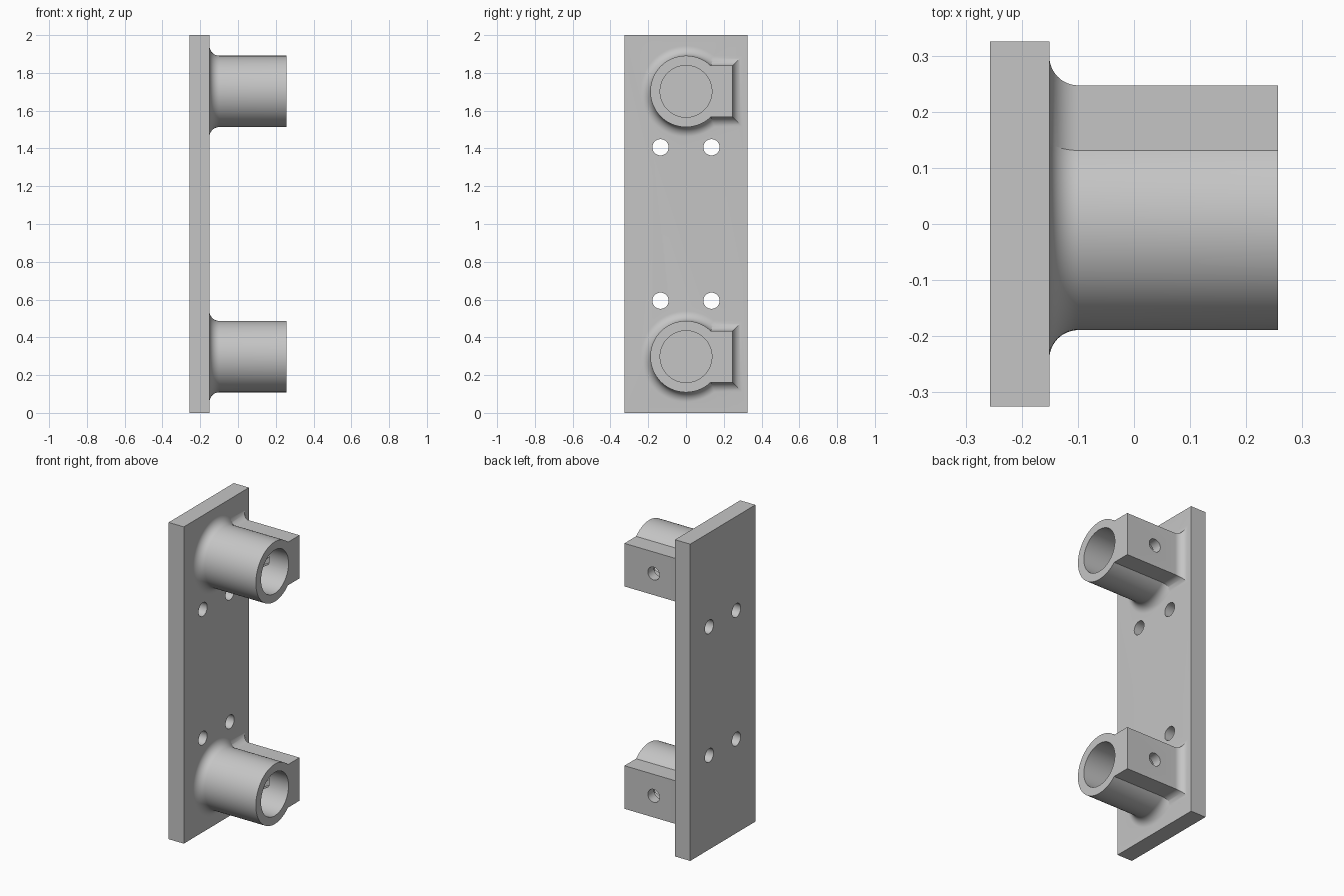
import bpy, bmesh
from math import sin, cos, pi, radians
from mathutils import Matrix, Vector

cube = bpy.data.objects.get("Cube")
if cube:
    bpy.data.objects.remove(cube, do_unlink=True)

BACK, FACE, TIP = -0.257, -0.151, 0.257   # plate back, plate front, socket end
HALF_W, FILLET = 0.325, 0.052
TUBE_R, BORE_R, HOLE_R = 0.189, 0.137, 0.043
BLOCK_Y, BLOCK_Z = 0.247, 0.136
MID_X = (FACE + TIP) / 2

grey = bpy.data.materials.new("plain grey")
grey.use_nodes = True
colour = (0.56, 0.56, 0.56, 1)
grey.diffuse_color = colour
grey.node_tree.nodes["Principled BSDF"].inputs["Base Color"].default_value = colour


def finish(name, bm):
    bmesh.ops.recalc_face_normals(bm, faces=bm.faces)
    mesh = bpy.data.meshes.new(name)
    bm.to_mesh(mesh)
    bm.free()
    mesh.materials.append(grey)
    ob = bpy.data.objects.new(name, mesh)
    bpy.context.collection.objects.link(ob)
    return ob


def loft(name, sections):
    """Closed solid through rings of points with equal counts."""
    bm = bmesh.new()
    rings = [[bm.verts.new(p) for p in ring] for ring in sections]
    n = len(rings[0])
    for a, b in zip(rings, rings[1:]):
        for i in range(n):
            j = (i + 1) % n
            bm.faces.new((a[i], a[j], b[j], b[i]))
    bm.faces.new(rings[0])
    bm.faces.new(rings[-1])
    return finish(name, bm)


def rod(name, start, end, radius, sides=48):
    """Straight prism between two points."""
    start, end = Vector(start), Vector(end)
    axis = end - start
    turn = axis.to_track_quat('Z', 'Y').to_matrix().to_4x4()
    bm = bmesh.new()
    bmesh.ops.create_cone(bm, cap_ends=True, segments=sides, radius1=radius,
                          radius2=radius, depth=axis.length,
                          matrix=Matrix.Translation((start + end) / 2) @ turn)
    return finish(name, bm)


def combine(target, other, operation):
    mod = target.modifiers.new(operation.lower(), 'BOOLEAN')
    mod.operation, mod.solver, mod.object = operation, 'EXACT', other
    bpy.context.view_layer.objects.active = target
    bpy.ops.object.modifier_apply(modifier=mod.name)
    bpy.data.objects.remove(other, do_unlink=True)


# Fillet profile: (x, outward flare) from inside the plate to the socket tip
STEPS = 12
arc = [pi / 2 * i / STEPS for i in range(STEPS + 1)]
flare = [(FACE - 0.04, FILLET)]
flare += [(FACE + FILLET * (1 - cos(a)), FILLET * (1 - sin(a))) for a in arc]
flare.append((TIP, 0))


def circle(x, r, z, n=96):
    return [(x, r * cos(2 * pi * i / n), z + r * sin(2 * pi * i / n)) for i in range(n)]


def rectangle(x, d, z):
    h = BLOCK_Z + d
    return [(x, 0, z - h), (x, BLOCK_Y + d, z - h), (x, BLOCK_Y + d, z + h), (x, 0, z + h)]


# Mounting plate
bm = bmesh.new()
size = Matrix.Diagonal((FACE - BACK, 2 * HALF_W, 2, 1))
bmesh.ops.create_cube(bm, size=1,
                      matrix=Matrix.Translation(((BACK + FACE) / 2, 0, 1)) @ size)
bracket = finish("socket_bracket", bm)

for side in (-1, 1):
    z = 1 + side * 0.702
    # Tube and clamp block, both flared into the plate
    combine(bracket, loft("tube", [circle(x, TUBE_R + d, z) for x, d in flare]), 'UNION')
    combine(bracket, loft("clamp_block", [rectangle(x, d, z) for x, d in flare]), 'UNION')
    # Blind bore, set screw hole and hexagonal nut pocket
    combine(bracket, rod("bore", (FACE, 0, z), (TIP + 0.1, 0, z), BORE_R, 96), 'DIFFERENCE')
    combine(bracket, rod("screw_hole", (MID_X, 0.03, z), (MID_X, 0.4, z), HOLE_R * 0.95),
            'DIFFERENCE')
    combine(bracket, rod("nut_pocket", (MID_X, 0.03, z), (MID_X, 0.185, z), 0.08, 6),
            'DIFFERENCE')
    # Pair of mounting holes
    for y in (-0.135, 0.135):
        hz = 1 + side * 0.406
        combine(bracket, rod("mount_hole", (BACK - 0.1, y, hz), (FACE + 0.1, y, hz), HOLE_R),
                'DIFFERENCE')

bpy.ops.object.select_all(action='DESELECT')
bracket.select_set(True)
bpy.context.view_layer.objects.active = bracket
bpy.ops.object.shade_smooth_by_angle(angle=radians(25))
